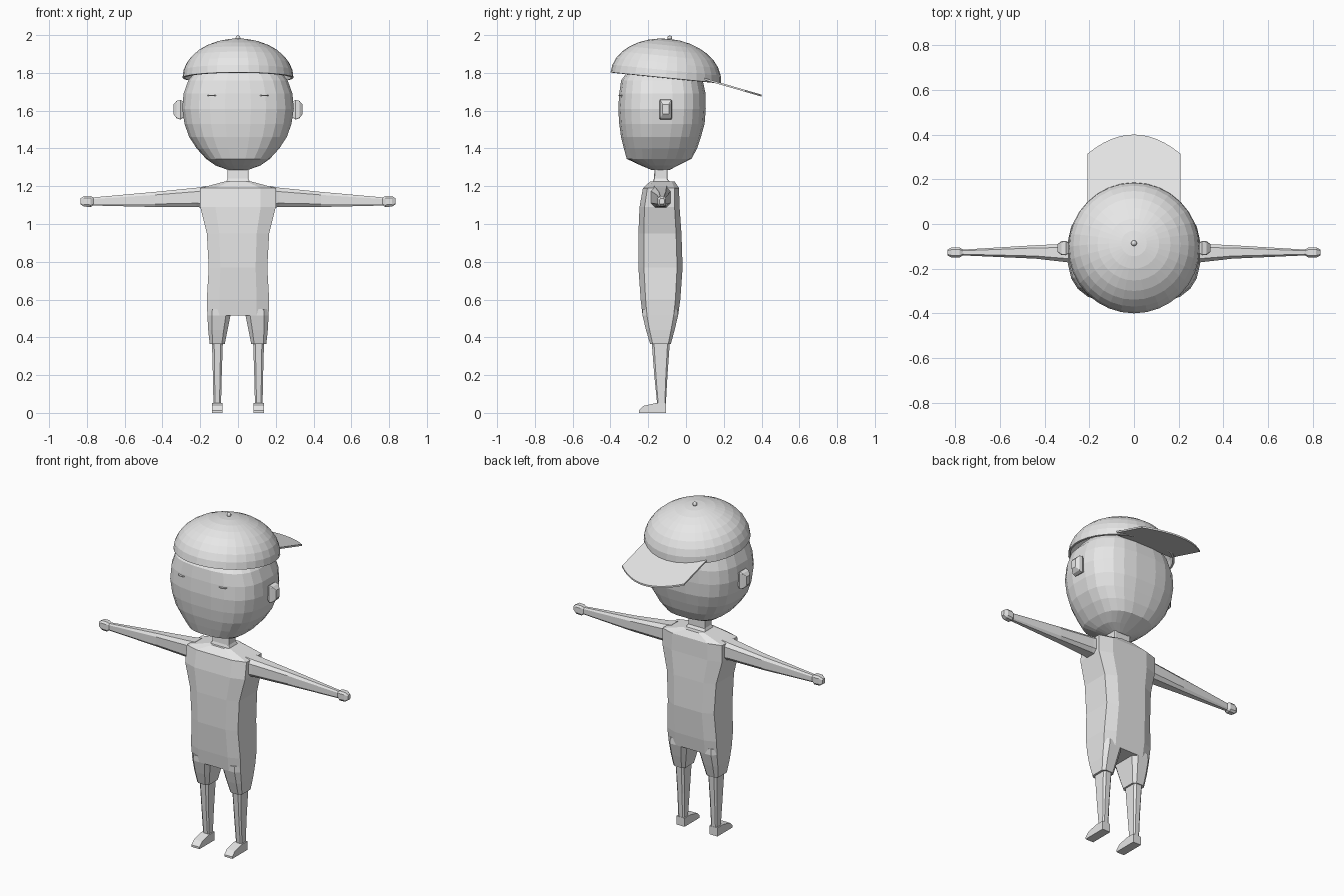
import bpy, bmesh, math
from mathutils import Matrix, Vector

if "Cube" in bpy.data.objects:
    bpy.data.objects.remove(bpy.data.objects["Cube"])

grey = bpy.data.materials.new("plain_grey")
grey.use_nodes = True
grey.diffuse_color = (0.8, 0.8, 0.8, 1)
grey.node_tree.nodes["Principled BSDF"].inputs["Base Color"].default_value = (0.8, 0.8, 0.8, 1)


def finish(name, bm):
    bmesh.ops.recalc_face_normals(bm, faces=bm.faces)
    mesh = bpy.data.meshes.new(name)
    bm.to_mesh(mesh)
    bm.free()
    mesh.materials.append(grey)
    obj = bpy.data.objects.new(name, mesh)
    bpy.context.collection.objects.link(obj)
    return obj


def loft(name, rings):
    """Skin a list of equal-length rings and cap both ends."""
    bm = bmesh.new()
    loops = [[bm.verts.new(p) for p in ring] for ring in rings]
    for low, high in zip(loops, loops[1:]):
        for i in range(len(low)):
            j = (i + 1) % len(low)
            bm.faces.new((low[i], low[j], high[j], high[i]))
    bm.faces.new(loops[0])
    bm.faces.new(loops[-1])
    return finish(name, bm)


def octagon(u0, u1, v0, v1, fu, fv):
    """Rectangle with cut corners; fu and fv are the uncut fractions."""
    cu, cv, hu, hv = (u0 + u1) / 2, (v0 + v1) / 2, (u1 - u0) / 2, (v1 - v0) / 2
    corners = [(fu, -1), (1, -fv), (1, fv), (fu, 1), (-fu, 1), (-1, fv), (-1, -fv), (-fu, -1)]
    return [(cu + a * hu, cv + b * hv) for a, b in corners]


def upright(name, rows, fu=0.6, fv=0.75):
    """Loft along z from rows of z, x0, x1, y0, y1."""
    return loft(name, [[(x, y, z) for x, y in octagon(*box, fu, fv)] for z, *box in rows])


def sideways(name, rows, fu=0.6, fv=0.6):
    """Loft along x from rows of x, y0, y1, z0, z1."""
    return loft(name, [[(x, y, z) for y, z in octagon(*box, fu, fv)] for x, *box in rows])


def mirrored(obj, name):
    """Copy a left part to the right side."""
    mesh = obj.data.copy()
    mesh.transform(Matrix.Scale(-1, 4, (1, 0, 0)))
    mesh.flip_normals()
    bpy.context.collection.objects.link(bpy.data.objects.new(name, mesh))


# Head: rounded-box rings, wide in x and flatter in y
def head_ring(z, hx, y0, y1, n=24, power=0.72):
    ring = []
    for i in range(n):
        a = 2 * math.pi * (i + 0.5) / n
        c, s = math.cos(a), math.sin(a)
        ring.append((hx * math.copysign(abs(c) ** power, c),
                     (y0 + y1) / 2 + (y1 - y0) / 2 * math.copysign(abs(s) ** power, s), z))
    return ring


loft("head", [head_ring(*r) for r in (
    (1.285, 0.05, -0.18, -0.09), (1.31, 0.12, -0.24, -0.04), (1.345, 0.17, -0.315, 0.03),
    (1.40, 0.22, -0.33, 0.06), (1.46, 0.26, -0.345, 0.08), (1.53, 0.285, -0.355, 0.10),
    (1.61, 0.297, -0.36, 0.106), (1.69, 0.29, -0.355, 0.105), (1.76, 0.265, -0.345, 0.09),
    (1.82, 0.215, -0.30, 0.06), (1.87, 0.12, -0.22, 0.0))])

# Cap: shallow tilted dome with a thin shell
tilt = Matrix.Translation((0, -0.107, 1.774)) @ Matrix.Rotation(math.radians(-5.7), 4, "X")
bm = bmesh.new()
bmesh.ops.create_uvsphere(bm, u_segments=32, v_segments=16, radius=1)
bmesh.ops.delete(bm, geom=[v for v in bm.verts if v.co.z < -0.01], context="VERTS")
bmesh.ops.transform(bm, matrix=tilt @ Matrix.Diagonal((0.294, 0.294, 0.207, 1)), verts=bm.verts)
cap = finish("cap_dome", bm)
shell = cap.modifiers.new("shell", "SOLIDIFY")
shell.thickness = 0.012

bm = bmesh.new()
bmesh.ops.create_uvsphere(bm, u_segments=10, v_segments=6, radius=0.013)
bmesh.ops.translate(bm, verts=bm.verts, vec=tilt @ Vector((0, 0, 0.212)))
finish("cap_button", bm)

# Brim: sloping plate at the back with an arched outer edge
outline = [(0.207, 0.07), (-0.207, 0.07)]
for i in range(13):
    x = -0.207 + 0.414 * i / 12
    outline.append((x, 0.40 - 0.085 * (x / 0.207) ** 2))
loft("cap_brim", [[(x, y, 1.742 + h - 0.29 * (y - 0.185)) for x, y in outline]
                  for h in (-0.005, 0.005)])

# Neck and torso
upright("neck", [(1.20, -0.075, 0.075, -0.185, -0.07), (1.24, -0.055, 0.055, -0.17, -0.098),
                 (1.31, -0.055, 0.055, -0.165, -0.098)], 0.9, 0.9)
upright("torso", [
    (0.515, -0.162, 0.162, -0.23, -0.042), (0.60, -0.165, 0.165, -0.24, -0.03),
    (0.77, -0.155, 0.155, -0.252, -0.018), (0.95, -0.165, 0.165, -0.252, -0.024),
    (1.09, -0.20, 0.20, -0.246, -0.034), (1.19, -0.20, 0.20, -0.228, -0.037),
    (1.225, -0.07, 0.07, -0.19, -0.06)])

# Left-hand parts, each mirrored to the right
pairs = {
    "shorts_leg": upright("left_shorts_leg", [
        (0.365, 0.07, 0.15, -0.19, -0.08), (0.44, 0.055, 0.158, -0.212, -0.06),
        (0.515, 0.04, 0.162, -0.23, -0.042), (0.55, 0.04, 0.16, -0.23, -0.045)]),
    "leg": upright("left_leg", [
        (0.04, 0.09, 0.13, -0.152, -0.107), (0.20, 0.086, 0.133, -0.168, -0.098),
        (0.38, 0.08, 0.138, -0.182, -0.085)]),
    "arm": sideways("left_arm", [
        (0.17, -0.19, -0.08, 1.085, 1.20), (0.22, -0.18, -0.085, 1.09, 1.192),
        (0.44, -0.155, -0.095, 1.09, 1.17), (0.775, -0.14, -0.115, 1.098, 1.14)]),
    "hand": sideways("left_hand", [
        (0.765, -0.14, -0.115, 1.10, 1.14), (0.78, -0.15, -0.105, 1.09, 1.148),
        (0.815, -0.15, -0.105, 1.092, 1.148), (0.835, -0.14, -0.115, 1.105, 1.135)]),
    "ear": sideways("left_ear", [
        (0.28, -0.125, -0.09, 1.57, 1.64), (0.305, -0.14, -0.075, 1.553, 1.658),
        (0.325, -0.138, -0.077, 1.56, 1.652), (0.342, -0.125, -0.09, 1.582, 1.633)], 0.9, 0.9),
    "foot": loft("left_foot", [[(x, y, z) for y, z in (
        (-0.25, 0), (-0.25, 0.012), (-0.225, 0.037), (-0.16, 0.052), (-0.105, 0.052), (-0.105, 0))]
        for x in (0.083, 0.137)]),
    "eyelid": loft("left_eyelid", [[(0.136 + 0.026 * math.cos(a), -0.332 + 0.026 * math.sin(a), z)
        for a in [math.pi * i / 8 for i in range(16)]] for z in (1.678, 1.682)]),
}
for part, obj in pairs.items():
    mirrored(obj, "right_" + part)
